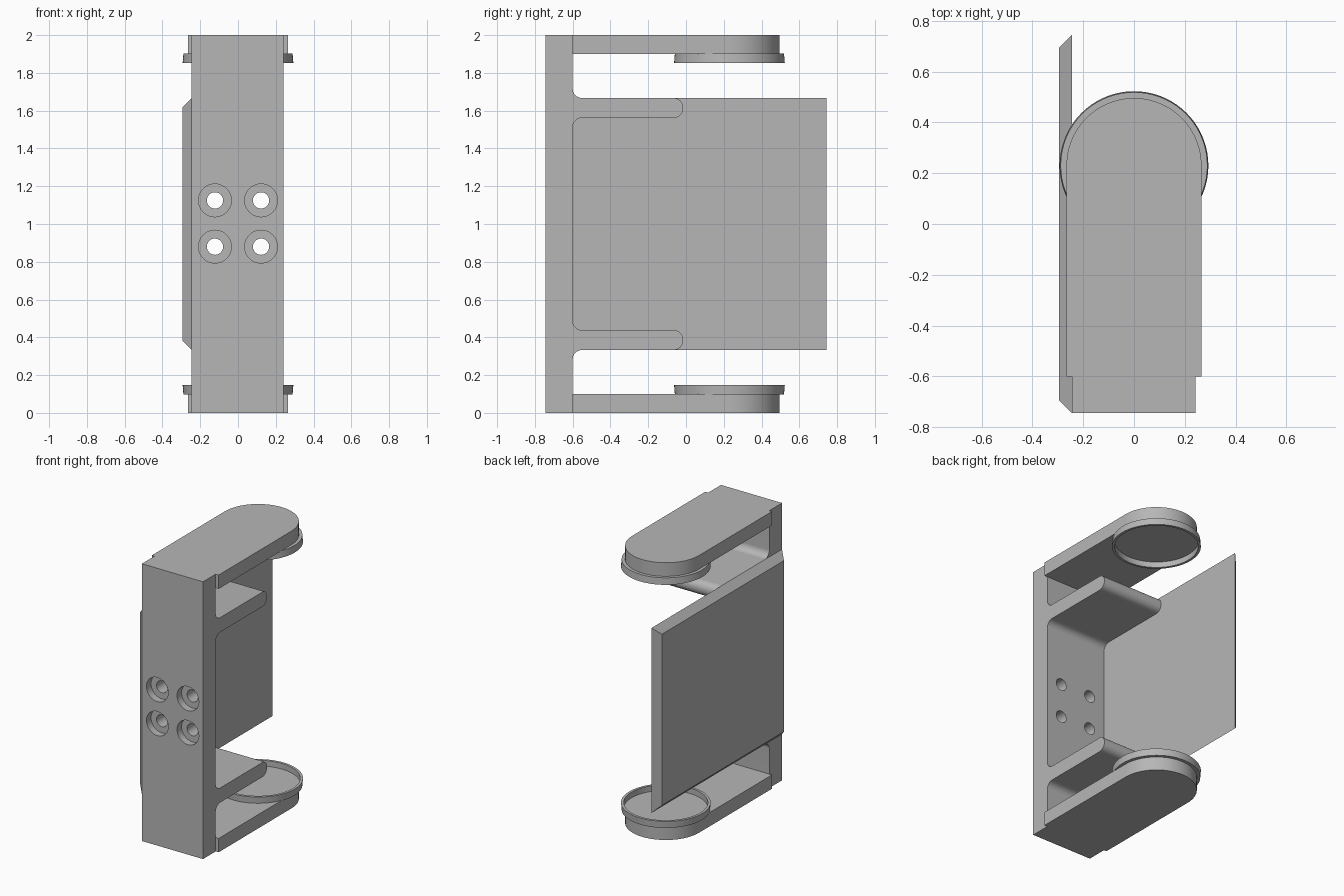
import bpy, bmesh, math
from mathutils import Vector, Matrix

cube = bpy.data.objects.get("Cube")
if cube:
    bpy.data.objects.remove(cube, do_unlink=True)

grey = bpy.data.materials.new("plain grey")
grey.use_nodes = True
colour = (0.47, 0.47, 0.47, 1)
grey.diffuse_color = colour
grey.node_tree.nodes["Principled BSDF"].inputs["Base Color"].default_value = colour


def finish(name, bm):
    """Turn a bmesh into a grey object with smooth curves and sharp edges."""
    bmesh.ops.recalc_face_normals(bm, faces=bm.faces)
    mesh = bpy.data.meshes.new(name)
    bm.to_mesh(mesh)
    bm.free()
    obj = bpy.data.objects.new(name, mesh)
    bpy.context.collection.objects.link(obj)
    mesh.materials.append(grey)
    return obj


def smooth(obj):
    bpy.ops.object.select_all(action='DESELECT')
    obj.select_set(True)
    bpy.context.view_layer.objects.active = obj
    bpy.ops.object.shade_smooth_by_angle(angle=math.radians(30))


def extrude(name, points, offset):
    """Solid made by pushing a closed outline along an offset."""
    bm = bmesh.new()
    face = bm.faces.new([bm.verts.new(p) for p in points])
    new = bmesh.ops.extrude_face_region(bm, geom=[face])["geom"]
    bmesh.ops.translate(bm, vec=offset,
                        verts=[v for v in new if isinstance(v, bmesh.types.BMVert)])
    return finish(name, bm)


def arc(cy, cz, r, start, end, steps=10):
    return [(cy + r * math.cos(a), cz + r * math.sin(a)) for a in
            (math.radians(start + (end - start) * i / steps) for i in range(steps + 1))]


# Spine with two shelves: one side outline, mirrored about mid height
X0, X1 = -0.245, 0.242
FRONT, INNER, TIP = -0.745, -0.6, -0.015
LOW, HIGH, R = 0.333, 0.438, 0.05
lower = [(FRONT, 0), (INNER, 0)]
lower += arc(INNER + R, LOW - R, R, 180, 90)
lower += arc(TIP - R, LOW + R, R, -90, 0)
lower += arc(TIP - R, HIGH - R, R, 0, 90)
lower += arc(INNER + R, HIGH + R, R, 270, 180)
outline = lower + [(y, 2 - z) for y, z in reversed(lower)]
spine = extrude("spine_with_shelves", [(X0, y, z) for y, z in outline], (X1 - X0, 0, 0))

# Counterbored screw holes
for x in (-0.122, 0.122):
    for z in (0.88, 1.125):
        for radius, end in ((0.087, -0.693), (0.043, -0.5)):
            bm = bmesh.new()
            start = -0.85
            place = Matrix.Translation((x, (start + end) / 2, z)) @ Matrix.Rotation(math.pi / 2, 4, 'X')
            bmesh.ops.create_cone(bm, cap_ends=True, segments=40, radius1=radius,
                                  radius2=radius, depth=end - start, matrix=place)
            cutter = finish("hole_cutter", bm)
            cutter.hide_render = True
            mod = spine.modifiers.new("hole", 'BOOLEAN')
            mod.operation, mod.solver, mod.object = 'DIFFERENCE', 'EXACT', cutter
            bpy.context.view_layer.objects.active = spine
            bpy.ops.object.modifier_apply(modifier=mod.name)
            bpy.data.objects.remove(cutter, do_unlink=True)
smooth(spine)

# Side plate with chamfered edges, widest against the spine
bm = bmesh.new()
rings = []
for x, inset in ((X0, 0), (-0.295, 0.05)):
    y, z0, z1 = 0.745 - inset, LOW + inset, 2 - LOW - inset
    rings.append([bm.verts.new((x, *p)) for p in ((-y, z0), (y, z0), (y, z1), (-y, z1))])
for ring in rings:
    bm.faces.new(ring)
for i in range(4):
    j = (i + 1) % 4
    bm.faces.new((rings[0][i], rings[0][j], rings[1][j], rings[1][i]))
finish("side_plate", bm)

# Round-ended arms with shallow cups, bottom and top
CUP_Y, ARM_R = 0.23, 0.266
for name, base, up in (("bottom", 0, 1), ("top", 2, -1)):
    shape = [(-ARM_R, INNER), (ARM_R, INNER)] + arc(0, CUP_Y, ARM_R, 0, 180, 48)
    smooth(extrude(name + "_arm", [(x, y, base) for x, y in shape], (0, 0, 0.1 * up)))

    bm = bmesh.new()
    profile = [(0, 0.098), (0.289, 0.098), (0.293, 0.147), (0.275, 0.147), (0.275, 0.106), (0, 0.106)]
    verts = [bm.verts.new((r, CUP_Y, base + up * h)) for r, h in profile]
    edges = [bm.edges.new(pair) for pair in zip(verts, verts[1:])]
    bmesh.ops.spin(bm, geom=verts + edges, cent=Vector((0, CUP_Y, 0)), axis=(0, 0, 1),
                   angle=math.tau, steps=72)
    bmesh.ops.remove_doubles(bm, verts=bm.verts, dist=0.0001)
    smooth(finish(name + "_cup", bm))
